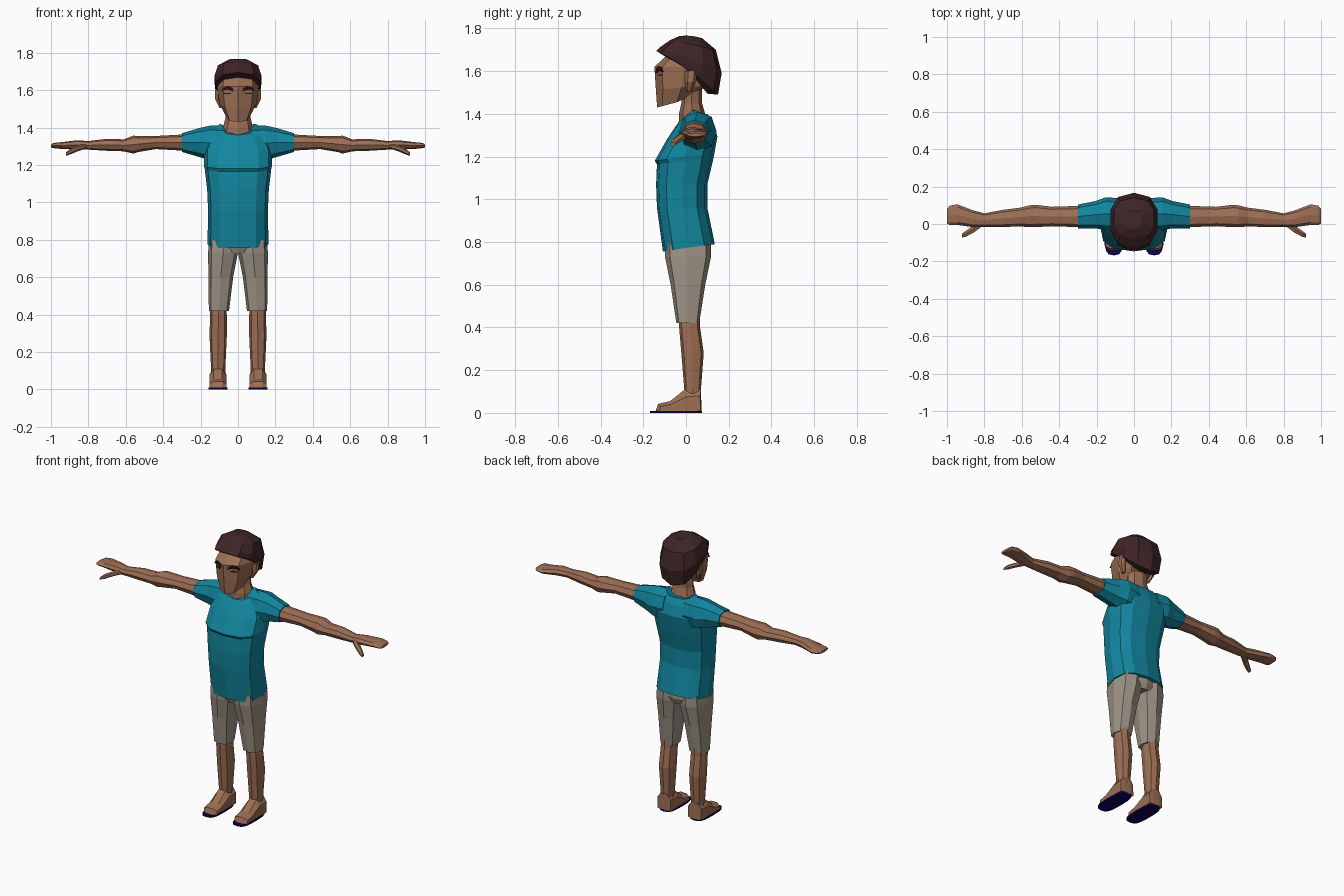
import bpy, bmesh, math


def mat(name, r, g, b):
    m = bpy.data.materials.new(name)
    m.diffuse_color = (r, g, b, 1)
    return m


SKIN = mat("skin", 0.34, 0.158, 0.09)
SHIRT = mat("teal cloth", 0.006, 0.24, 0.345)
SHORTS = mat("khaki cloth", 0.34, 0.295, 0.235)
HAIR = mat("dark brown hair", 0.05, 0.018, 0.02)
BROW = mat("brow dark", 0.022, 0.006, 0.007)
SOLE = mat("navy rubber", 0.003, 0.001, 0.09)


def loft(name, rings, material):
    """Skin a list of equal-length point rings and cap both ends."""
    bm = bmesh.new()
    rows = [[bm.verts.new(p) for p in r] for r in rings]
    n = len(rows[0])
    for a, b in zip(rows, rows[1:]):
        for i in range(n):
            j = (i + 1) % n
            bm.faces.new((a[i], a[j], b[j], b[i]))
    bm.faces.new(rows[0])
    bm.faces.new(rows[-1])
    bmesh.ops.recalc_face_normals(bm, faces=bm.faces)
    me = bpy.data.meshes.new(name)
    bm.to_mesh(me)
    bm.free()
    me.materials.append(material)
    ob = bpy.data.objects.new(name, me)
    bpy.context.collection.objects.link(ob)
    return ob


def unit(n, p):
    """Superellipse of n points, starting at the front (or top)."""
    out = []
    for i in range(n):
        a = 2 * math.pi * i / n
        s, c = math.sin(a), math.cos(a)
        out.append((math.copysign(abs(s) ** (2 / p), s),
                    math.copysign(abs(c) ** (2 / p), c)))
    return out


def upright(rows, n, p=2.0):
    """Rows (z front, z side, z back, y front, y back, x min, x max)."""
    rings = []
    for zf, zs, zb, yf, yb, x0, x1 in rows:
        ring = []
        for s, c in unit(n, p):
            z = zs + (zf - zs) * max(c, 0) + (zb - zs) * max(-c, 0)
            ring.append(((x0 + x1) / 2 + s * (x1 - x0) / 2,
                         (yf + yb) / 2 - c * (yb - yf) / 2, z))
        rings.append(ring)
    return rings


def level(rows, n, p=2.0):
    return upright([(z, z, z, *r) for z, *r in rows], n, p)


def sideways(rows, n, side, p=2.0):
    """Rows (x, y centre, z centre, y radius, z radius)."""
    return [[(side * x, cy + s * ry, cz + c * rz) for s, c in unit(n, p)]
            for x, cy, cz, ry, rz in rows]


def flip(rings, side):
    return [[(side * x, y, z) for x, y, z in r] for r in rings]


# Shirt body
loft("shirt", upright([
    (0.755, 0.775, 0.79, -0.108, 0.135, -0.163, 0.163),
    (0.96, 0.96, 0.96, -0.136, 0.10, -0.16, 0.16),
    (1.07, 1.07, 1.07, -0.14, 0.10, -0.165, 0.165),
    (1.165, 1.18, 1.19, -0.136, 0.128, -0.178, 0.178),
    (1.18, 1.20, 1.21, -0.146, 0.132, -0.183, 0.183),
    (1.28, 1.29, 1.295, -0.09, 0.147, -0.18, 0.18),
    (1.34, 1.385, 1.36, -0.05, 0.125, -0.145, 0.145),
    (1.36, 1.42, 1.395, -0.035, 0.105, -0.095, 0.095)], 12, 2.7), SHIRT)

# Neck
loft("neck", level([
    (1.33, -0.035, 0.095, -0.088, 0.088),
    (1.40, -0.033, 0.09, -0.08, 0.08),
    (1.45, -0.022, 0.075, -0.068, 0.068),
    (1.54, -0.02, 0.075, -0.065, 0.065)], 8), SKIN)

# Head with front ridge and sloping jaw
loft("head", upright([
    (1.43, 1.455, 1.50, -0.135, 0.05, -0.062, 0.062),
    (1.51, 1.525, 1.53, -0.141, 0.10, -0.098, 0.098),
    (1.62, 1.62, 1.60, -0.148, 0.13, -0.112, 0.112),
    (1.68, 1.68, 1.68, -0.085, 0.12, -0.10, 0.10),
    (1.72, 1.72, 1.72, -0.05, 0.09, -0.07, 0.07)], 8, 2.2), SKIN)

# Hair cap, overhanging the forehead and reaching down the nape
loft("hair", upright([
    (1.655, 1.605, 1.495, -0.075, 0.10, -0.10, 0.10),
    (1.695, 1.62, 1.49, -0.14, 0.15, -0.122, 0.122),
    (1.71, 1.66, 1.59, -0.125, 0.167, -0.13, 0.13),
    (1.745, 1.725, 1.70, -0.075, 0.14, -0.112, 0.112),
    (1.765, 1.768, 1.755, -0.03, 0.075, -0.045, 0.045)], 10, 2.5), HAIR)

BROW_SHAPE = [(0.022, 1.592), (0.028, 1.612), (0.05, 1.622), (0.075, 1.616),
              (0.088, 1.596), (0.055, 1.603)]
LASH_SHAPE = [(0.037, 1.579), (0.037, 1.585), (0.075, 1.585), (0.075, 1.579)]

for side, tag in ((1, "left"), (-1, "right")):
    # Eyebrows and lashes as thin plates on the face planes
    for part, shape in (("eyebrow", BROW_SHAPE), ("eyelash", LASH_SHAPE)):
        front = 0.153 if part == "eyebrow" else 0.149
        plate = [[(x, -front + 0.45 * x + d, z) for x, z in shape]
                 for d in (0, 0.008)]
        loft(f"{tag}_{part}", flip(plate, side), BROW)

    # Ear
    loft(f"{tag}_ear", flip(level([
        (1.505, 0.0, 0.025, 0.08, 0.10),
        (1.55, -0.005, 0.045, 0.09, 0.124),
        (1.60, -0.005, 0.055, 0.09, 0.124)], 6), side), SKIN)

    # Sleeve
    loft(f"{tag}_sleeve", sideways([
        (0.07, 0.052, 1.315, 0.085, 0.095),
        (0.15, 0.055, 1.318, 0.088, 0.092),
        (0.205, 0.05, 1.32, 0.073, 0.078),
        (0.30, 0.04, 1.32, 0.064, 0.05)], 8, side, 2.3), SHIRT)

    # Arm and flat hand
    loft(f"{tag}_arm", sideways([
        (0.26, 0.04, 1.32, 0.058, 0.045),
        (0.44, 0.04, 1.32, 0.052, 0.035),
        (0.53, 0.043, 1.312, 0.06, 0.042),
        (0.56, 0.041, 1.309, 0.058, 0.048),
        (0.61, 0.037, 1.305, 0.05, 0.032),
        (0.70, 0.03, 1.308, 0.046, 0.032),
        (0.80, 0.021, 1.305, 0.036, 0.023),
        (0.86, 0.028, 1.308, 0.045, 0.024),
        (0.945, 0.05, 1.304, 0.055, 0.018),
        (0.985, 0.046, 1.304, 0.052, 0.014),
        (1.0, 0.042, 1.302, 0.038, 0.008)], 8, side, 2.3), SKIN)

    # Thumb
    loft(f"{tag}_thumb", sideways([
        (0.81, 0.008, 1.303, 0.022, 0.015),
        (0.86, -0.028, 1.288, 0.023, 0.016),
        (0.90, -0.053, 1.27, 0.018, 0.015),
        (0.92, -0.062, 1.258, 0.012, 0.009)], 6, side), SKIN)

    # Shorts leg
    loft(f"{tag}_shorts_leg", flip(level([
        (0.42, -0.045, 0.062, 0.048, 0.156),
        (0.60, -0.072, 0.09, 0.026, 0.158),
        (0.73, -0.098, 0.117, 0.0, 0.16),
        (0.80, -0.10, 0.118, -0.005, 0.155)], 8, 2.8), side), SHORTS)

    # Lower leg
    loft(f"{tag}_lower_leg", flip(level([
        (0.04, 0.0, 0.072, 0.068, 0.146),
        (0.11, -0.008, 0.07, 0.068, 0.144),
        (0.28, -0.022, 0.083, 0.06, 0.152),
        (0.40, -0.032, 0.066, 0.06, 0.15),
        (0.46, -0.032, 0.066, 0.065, 0.145)], 8, 2.5), side), SKIN)

    # Foot: side profile skinned across its width
    wide = [(0.068, 0.01), (0.066, 0.08), (0.0, 0.075), (-0.07, 0.04),
            (-0.12, 0.03), (-0.125, 0.01)]
    tall = [(0.072, 0.01), (0.07, 0.11), (-0.005, 0.11), (-0.075, 0.055),
            (-0.13, 0.042), (-0.142, 0.01)]
    loft(f"{tag}_foot", flip(
        [[(x, y, z) for y, z in prof] for x, prof in
         ((0.062, wide), (0.085, tall), (0.13, tall), (0.153, wide))],
        side), SKIN)

    # Sandal sole
    loft(f"{tag}_sandal_sole", flip(level([
        (0.0, -0.168, 0.074, 0.057, 0.159),
        (0.01, -0.168, 0.074, 0.057, 0.159)], 16, 3.2), side), SOLE)

# Shorts seat joining both legs under the shirt
loft("shorts_seat", level([
    (0.725, -0.085, 0.105, -0.10, 0.10),
    (0.76, -0.098, 0.118, -0.15, 0.15),
    (0.80, -0.098, 0.118, -0.15, 0.15)], 8, 2.8), SHORTS)
